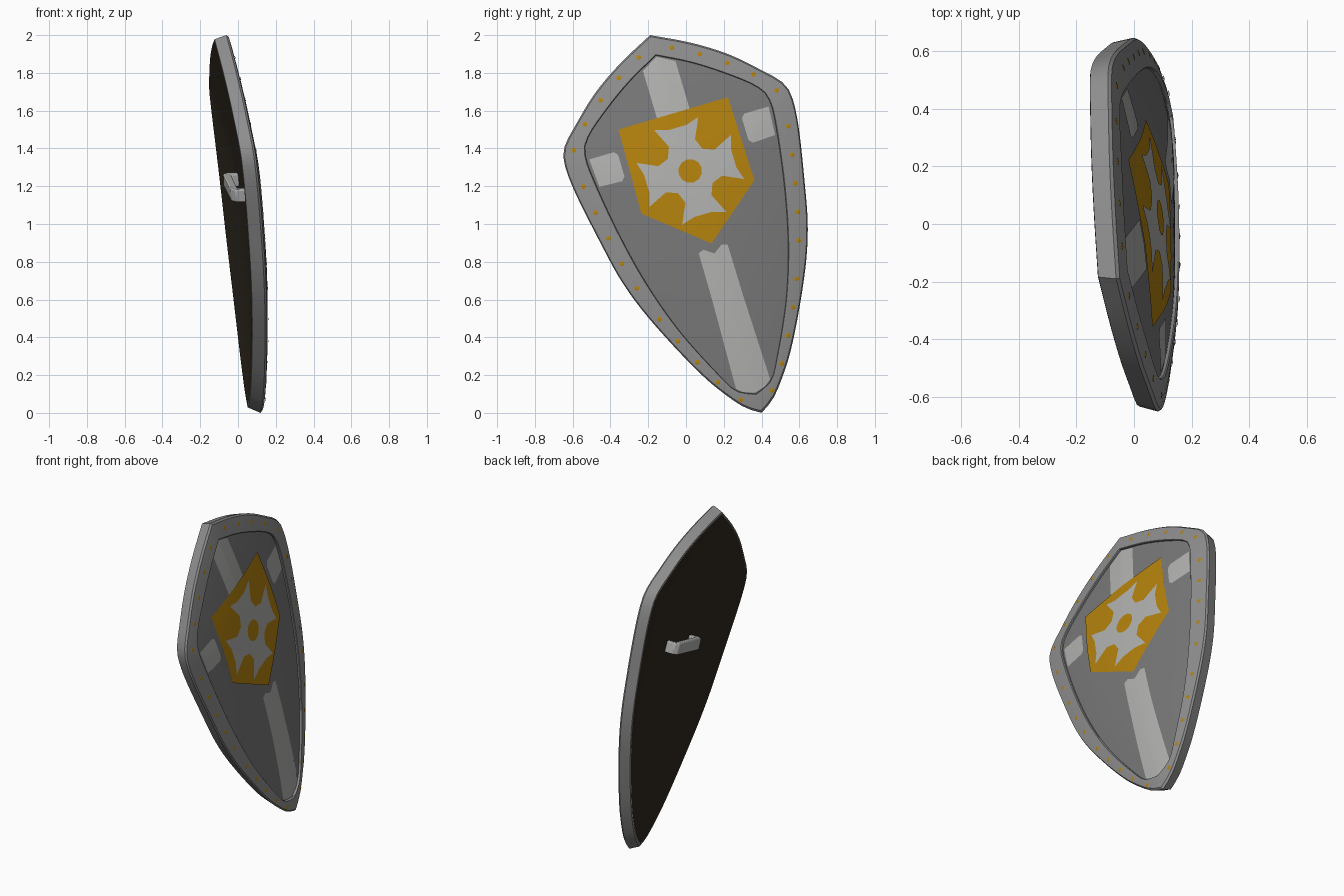
import bpy, bmesh, math
from mathutils import Vector

if "Cube" in bpy.data.objects:
    bpy.data.objects.remove(bpy.data.objects["Cube"])

def mat(name, c):
    m = bpy.data.materials.new(name)
    m.diffuse_color = (*c, 1)
    m.use_nodes = True
    m.node_tree.nodes["Principled BSDF"].inputs["Base Color"].default_value = m.diffuse_color
    return m

STEEL = mat("rim_grey", (0.27, 0.27, 0.27))
FIELD = mat("field_grey", (0.185, 0.185, 0.185))
PALE = mat("pale_grey", (0.43, 0.43, 0.42))
GOLD = mat("gold", (0.45, 0.22, 0.004))
WOOD = mat("dark_wood", (0.028, 0.021, 0.013))

# half outlines in shield space: s runs down the axis, u runs across
OUTER = [(0, 0), (.1, .196), (.215, .37), (.349, .517), (.44, .603), (.53, .628), (.70, .615),
         (1.0, .56), (1.197, .517), (1.386, .452), (1.614, .347), (1.82, .237), (1.95, .148),
         (2.035, .075), (2.085, 0)]
INNER = [(.112, 0), (.2, .165), (.302, .317), (.42, .462), (.51, .508), (.669, .50), (.968, .455),
         (1.261, .389), (1.546, .294), (1.823, .163), (1.935, .095), (1.98, 0)]
CS = 0.9   # dome centre along the axis

def smooth_half(pts, n):
    """Catmull-Rom curve resampled to n+1 evenly spaced points."""
    P = [Vector(p) for p in pts]
    P = [2 * P[0] - P[1]] + P + [2 * P[-1] - P[-2]]
    fine = []
    for i in range(1, len(P) - 2):
        a, b, c, d = P[i - 1:i + 3]
        for k in range(12):
            t = k / 12
            fine.append(0.5 * (2 * b + (c - a) * t + (2 * a - 5 * b + 4 * c - d) * t * t
                               + (3 * b - a - 3 * c + d) * t ** 3))
    fine.append(P[-2])
    acc = [0]
    for p, q in zip(fine, fine[1:]):
        acc.append(acc[-1] + (q - p).length)
    out, j = [], 0
    for k in range(n + 1):
        L = acc[-1] * k / n
        while j < len(acc) - 2 and acc[j + 1] < L:
            j += 1
        out.append(fine[j].lerp(fine[j + 1], (L - acc[j]) / (acc[j + 1] - acc[j])))
    return out

def full(half):
    return half + [Vector((p.x, -p.y)) for p in half[-2:0:-1]]

OH, IH = smooth_half(OUTER, 48), smooth_half(INNER, 48)
OR, IR = full(OH), full(IH)
POLAR = sorted((math.atan2(p.y, CS - p.x), math.hypot(p.y, p.x - CS)) for p in OH)

def radius_ratio(s, u):
    r, a = math.hypot(s - CS, u), math.atan2(abs(u), CS - s)
    for (a0, r0), (a1, r1) in zip(POLAR, POLAR[1:]):
        if a <= a1:
            break
    f = min(1, max(0, (a - a0) / max(a1 - a0, 1e-9)))
    return r / (r0 + (r1 - r0) * f)

def pos(s, u, h=0):
    """Shield space to world: tilted, turned and domed."""
    t = s / 2.085
    x = -.05 + .0863 * s - .138 * u + .1 * t * (1 - t) + .06 * (1 - radius_ratio(s, u) ** 2)
    return Vector((x + h, -.19 + .283 * s + .959 * u, 2 - .959 * s + .283 * u))

def scaled(ring, k, c=Vector((CS, 0))):
    return [c + (p - c) * k for p in ring]

def finish(name, bm, m, angle=35):
    me = bpy.data.meshes.new(name)
    bm.to_mesh(me)
    bm.free()
    me.materials.append(m)
    ob = bpy.data.objects.new(name, me)
    bpy.context.collection.objects.link(ob)
    bpy.ops.object.select_all(action='DESELECT')
    ob.select_set(True)
    bpy.context.view_layer.objects.active = ob
    bpy.ops.object.shade_smooth_by_angle(angle=math.radians(angle))
    return ob

def add_rings(bm, rings, centre=None, flip=False):
    """Bridge (outline, height) rings, optionally closing at a centre point."""
    vs = [[bm.verts.new(pos(p.x, p.y, h)) for p in r] for r, h in rings]
    n = len(vs[0])
    def face(q):
        bm.faces.new(q[::-1] if flip else q)
    for a, b in zip(vs, vs[1:]):
        for i in range(n):
            j = (i + 1) % n
            face([b[i], b[j], a[j], a[i]])
    if centre:
        c = bm.verts.new(pos(*centre))
        for i in range(n):
            face([c, vs[-1][(i + 1) % n], vs[-1][i]])

def add_plate(bm, poly, c, h, rings=8, sub=6, dome=0):
    """Painted plate: star-shaped outline filled in rings that hug the dome."""
    P = [Vector(p) for p in poly]
    if sum(a.x * b.y - a.y * b.x for a, b in zip(P, P[1:] + P[:1])) < 0:
        P.reverse()
    loop = [p.lerp(q, k / sub) for p, q in zip(P, P[1:] + P[:1]) for k in range(sub)]
    c = Vector(c)
    add_rings(bm, [(scaled(loop, 1 - k / rings, c), h) for k in range(rings)],
              (c.x, c.y, h + dome))
    bm.normal_update()
    for f in bm.faces:
        if f.normal.x < 0:
            f.normal_flip()

def plates(name, items, m, h):
    bm = bmesh.new()
    for poly, c in items:
        add_plate(bm, poly, c, h)
    return finish(name, bm, m)

# rim: side wall, rounded edge, front band and inner lip
LOW = -.015
bm = bmesh.new()
add_rings(bm, [(scaled(OR, .96), -.084), (scaled(OR, .975), -.08), (OR, -.012), (scaled(OR, .99), -.002),
               ([o.lerp(i, .5) for o, i in zip(OR, IR)], 0),
               ([o.lerp(i, .96) for o, i in zip(OR, IR)], 0), (IR, -.005), (IR, LOW - .002)])
finish("rim", bm, STEEL)

# domed front field
bm = bmesh.new()
add_rings(bm, [(scaled(IR, 1 - k / 14), LOW) for k in range(14)], (CS, 0, LOW))
finish("front_field", bm, FIELD)

# hollow wooden back
bm = bmesh.new()
add_rings(bm, [(scaled(OR, .967 * (1 - k / 12)), -.083) for k in range(12)], (CS, 0, -.083), flip=True)
finish("wooden_back", bm, WOOD)

# pale bands painted on the field
up = [(.12, 0), (.17, .09), (.432, .09), (.432, -.09), (.17, -.09)]
down = [(1.205, 0), (1.17, .05), (1.18, .08), (1.45, .082), (1.925, .094), (1.955, .06), (1.972, 0),
        (1.955, -.06), (1.925, -.094), (1.45, -.082), (1.18, -.08), (1.17, -.05)]
side = [(.54, .36), (.56, .342), (.68, .342), (.70, .36), (.695, .485), (.54, .495)]
mirror_side = [(s, -u) for s, u in side]
plates("pale_bands", [(up, (.3, 0)), (down, (1.5, 0)), (side, (.62, .42)),
                      (mirror_side, (.62, -.42))], PALE, LOW + .003)

# golden emblem with flared cross and centre disc
ES = .75
plates("gold_emblem", [([(.432, -.302), (.432, .302), (.893, .312), (1.15, 0), (.893, -.312)],
                        (ES, 0))], GOLD, LOW + .005)
arm = [(.095, -.095), (.17, -.066), (.262, -.122), (.24, -.05), (.24, .05), (.262, .122), (.17, .066)]
cross = []
for k in range(4):
    ca, sa = math.cos(k * math.pi / 2), math.sin(k * math.pi / 2)
    cross += [(ES + a * ca - b * sa, a * sa + b * ca) for a, b in arm]
plates("flared_cross", [(cross, (ES, 0))], PALE, LOW + .008)

def circle(c, r, n):
    return [(c[0] + r * math.cos(2 * math.pi * k / n), c[1] + r * math.sin(2 * math.pi * k / n))
            for k in range(n)]

plates("centre_disc", [(circle((ES, 0), .063, 12), (ES, 0))], GOLD, LOW + .011)

# rivets around the rim
bm = bmesh.new()
for k in range(15):
    i = round((k + .5) / 15 * 48)
    m = OH[i].lerp(IH[i], .45)
    for u in (m.y, -m.y):
        add_plate(bm, circle((m.x, u), .013, 8), (m.x, u), .002, rings=1, sub=1, dome=.003)
finish("rivets", bm, GOLD)

# hand grip on the back: two posts and a bar
base = pos(.84, 0, -.08)
def local(s, u, h):
    return base + Vector((-.138 * u + .05 * s + h, .283 * s + .959 * u, -.959 * s + .283 * u))

bm = bmesh.new()
prof = [(-.165, .02), (-.165, -.06), (-.14, -.085), (.14, -.085), (.165, -.06), (.165, .02),
        (.125, .02), (.125, -.045), (-.125, -.045), (-.125, .02)]
lo = [bm.verts.new(local(-.035, u, h)) for u, h in prof]
hi = [bm.verts.new(local(.035, u, h)) for u, h in prof]
bm.faces.new(lo)
bm.faces.new(hi[::-1])
for i in range(len(prof)):
    j = (i + 1) % len(prof)
    bm.faces.new([lo[j], lo[i], hi[i], hi[j]])
bmesh.ops.recalc_face_normals(bm, faces=bm.faces)
grip = finish("hand_grip", bm, PALE)
bev = grip.modifiers.new("bevel", 'BEVEL')
bev.width = .007
bev.segments = 2
